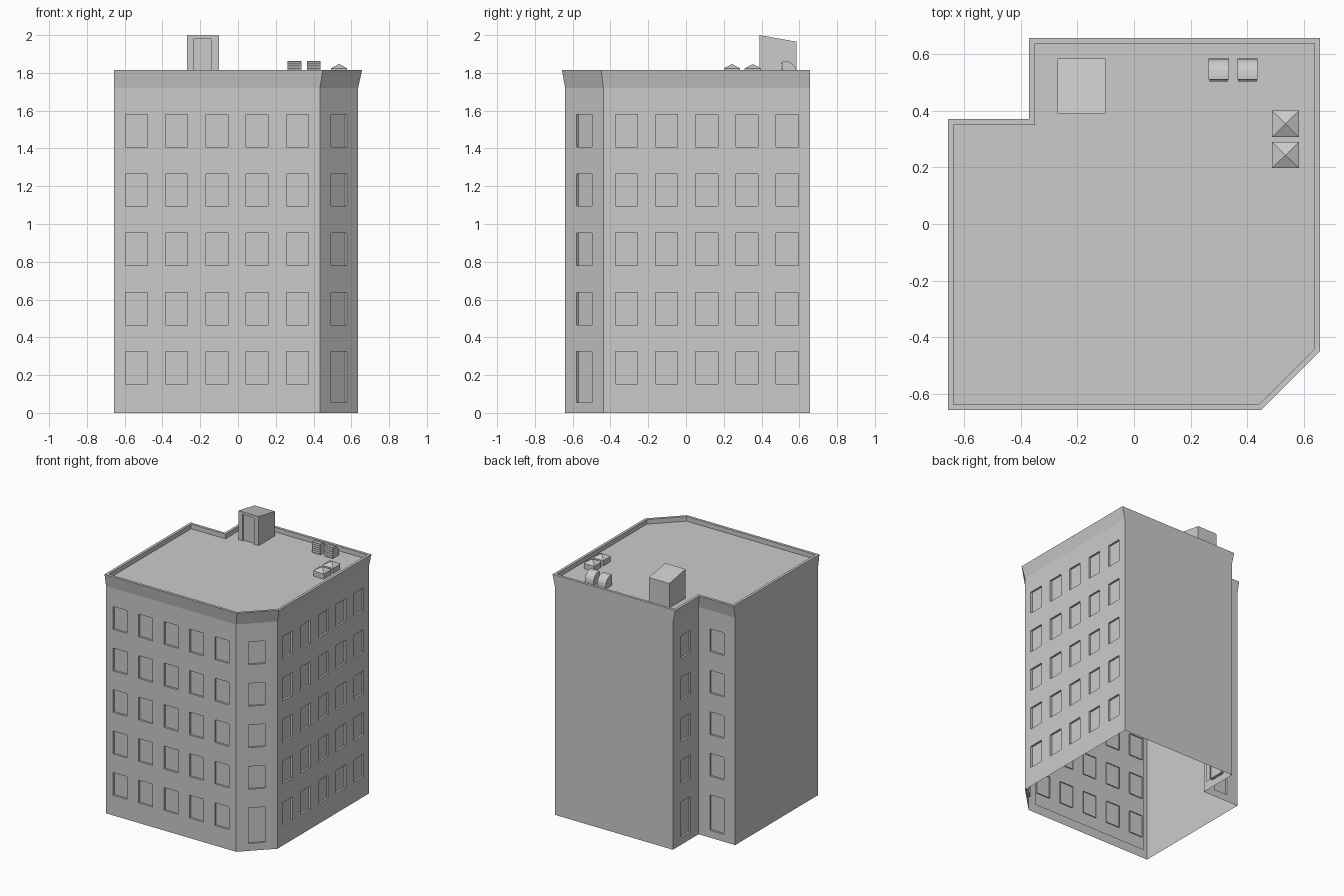
import bpy
import math
from mathutils import Vector

if "Cube" in bpy.data.objects:
    bpy.data.objects.remove(bpy.data.objects["Cube"])


def make(name, verts, faces):
    me = bpy.data.meshes.new(name)
    me.from_pydata([tuple(v) for v in verts], [], faces)
    me.update()
    ob = bpy.data.objects.new(name, me)
    bpy.context.collection.objects.link(ob)
    return ob


def box(name, x0, x1, y0, y1, z0, z1):
    v = [(x, y, z) for z in (z0, z1) for x, y in ((x0, y0), (x1, y0), (x1, y1), (x0, y1))]
    return make(name, v, [(3, 2, 1, 0), (4, 5, 6, 7), (0, 1, 5, 4),
                          (1, 2, 6, 5), (2, 3, 7, 6), (3, 0, 4, 7)])


def prism_x(name, x0, x1, profile):
    # profile in (y, z), counter-clockwise seen from +x
    n = len(profile)
    v = [(x, y, z) for x in (x0, x1) for y, z in profile]
    f = [(i, (i + 1) % n, n + (i + 1) % n, n + i)[::-1] for i in range(n)]
    return make(name, v, f + [tuple(range(n))[::-1], tuple(range(n, 2 * n))])


# Outlines, counter-clockwise: wall line, cornice edge, inner parapet edge
H, CORNICE, TOP, ROOF = 0.657, 1.72, 1.815, 1.78
wall_line = [(-H, -.64), (.433, -.64), (.636, -.437), (.636, H), (-.35, H), (-.35, .35), (-H, .35)]
edge_line = [(-H, -H), (.449, -H), (H, -.449), (H, H), (-.37, H), (-.37, .37), (-H, .37)]
inner_line = [(-.637, -.637), (.441, -.637), (.637, -.441), (.637, .637),
              (-.35, .637), (-.35, .35), (-.637, .35)]
WIN_W, WIN_H, PITCH, FLOOR = .117, .172, .213, .314
PANE, JAMB = .015, .022


def window_wall(name, p0, p1, count, door):
    p0, p1 = Vector((*p0, 0)), Vector((*p1, 0))
    d = (p1 - p0).normalized()
    inward = Vector((-d.y, d.x, 0))
    length = (p1 - p0).length
    us, zs = [0], [0]
    for i in range(count):
        c = length / 2 + (i - (count - 1) / 2) * PITCH
        us += [c - WIN_W / 2, c + WIN_W / 2]
    for i in range(5):
        bottom = .152 + FLOOR * i
        zs += [.055 if door and i == 0 else bottom, bottom + WIN_H]
    us.append(length)
    zs.append(CORNICE)
    verts, faces = [], []

    def quad(*pts):
        k = len(verts)
        for u, w, z in pts:
            verts.append(p0 + d * u + inward * w + Vector((0, 0, z)))
        faces.append((k, k + 1, k + 2, k + 3))

    for i in range(len(us) - 1):
        for j in range(len(zs) - 1):
            a, b, s, t = us[i], us[i + 1], zs[j], zs[j + 1]
            if i % 2 and j % 2:
                # reveal around the opening
                ring = [(a, s), (b, s), (b, t), (a, t)]
                for k in range(4):
                    q, r = ring[k], ring[(k + 1) % 4]
                    quad((q[0], 0, q[1]), (r[0], 0, r[1]), (r[0], JAMB, r[1]), (q[0], JAMB, q[1]))
            else:
                quad((a, 0, s), (b, 0, s), (b, 0, t), (a, 0, t))
    # one sheet behind all openings serves as the panes
    m = .045
    quad((m, PANE, .055), (length - m, PANE, .055),
         (length - m, PANE, CORNICE - m), (m, PANE, CORNICE - m))
    make(name, verts, faces)


# Walls with windows
for name, i, count, door in (("front_wall", 0, 5, False), ("corner_wall", 1, 1, True),
                             ("right_wall", 2, 5, False), ("notch_side_wall", 4, 1, True),
                             ("notch_back_wall", 5, 1, True)):
    window_wall(name, wall_line[i], wall_line[i + 1], count, door)

# Blank party walls
for name, i in (("back_wall", 3), ("left_wall", 6)):
    a, b = wall_line[i], wall_line[(i + 1) % 7]
    make(name, [(*a, 0), (*b, 0), (*b, CORNICE), (*a, CORNICE)], [(0, 1, 2, 3)])

# Flared cornice, parapet and roof deck
rings = ((wall_line, CORNICE), (edge_line, TOP), (inner_line, TOP), (inner_line, ROOF))
verts = [(x, y, z) for line, z in rings for x, y in line]
faces = [(r * 7 + i, r * 7 + (i + 1) % 7, r * 7 + 7 + (i + 1) % 7, r * 7 + 7 + i)
         for r in range(3) for i in range(7)]
make("roof_and_cornice", verts, faces + [tuple(range(21, 28))])

# Stair hut with sloping roof and a recessed door
hx0, hx1, hy0, hy1 = -.27, -.1, .39, .585
dx0, dx1, dz, dy = -.236, -.14, 1.98, .402
v = [(hx0, hy0, ROOF), (dx0, hy0, ROOF), (dx0, hy0, dz), (dx1, hy0, dz), (dx1, hy0, ROOF),
     (hx1, hy0, ROOF), (hx1, hy0, 2), (hx0, hy0, 2),
     (hx0, hy1, ROOF), (hx1, hy1, ROOF), (hx1, hy1, 1.965), (hx0, hy1, 1.965),
     (dx0, dy, ROOF), (dx0, dy, dz), (dx1, dy, dz), (dx1, dy, ROOF)]
make("stair_hut", v, [(0, 1, 2, 7), (2, 3, 6, 7), (3, 4, 5, 6), (9, 8, 11, 10),
                      (5, 9, 10, 6), (8, 0, 7, 11), (7, 6, 10, 11),
                      (1, 12, 13, 2), (2, 13, 14, 3), (3, 14, 15, 4), (12, 15, 14, 13)])

# Round-backed vents with louvres
for n, x in enumerate((.263, .365)):
    arc = [(.525 + .06 * math.cos(a), 1.802 + .06 * math.sin(a))
           for a in (math.radians(18 * k) for k in range(6))]
    prism_x(f"vent_{n}", x, x + .072, [(.51, ROOF), (.585, ROOF)] + arc + [(.51, 1.862)])
    for k in range(5):
        z = 1.787 + k * .015
        prism_x(f"vent_{n}_louvre_{k}", x + .003, x + .069,
                [(.503, z), (.51, z + .003), (.51, z + .01), (.503, z + .004)])

# Pyramid skylights
for n, y in enumerate((.197, .307)):
    x0, x1, y1, z = .488, .582, y + .093, 1.822
    box(f"skylight_curb_{n}", x0 + .004, x1 - .004, y + .004, y1 - .004, ROOF, z)
    make(f"skylight_{n}", [(x0, y, z), (x1, y, z), (x1, y1, z), (x0, y1, z),
                           ((x0 + x1) / 2, (y + y1) / 2, 1.847)],
         [(3, 2, 1, 0), (0, 1, 4), (1, 2, 4), (2, 3, 4), (3, 0, 4)])
